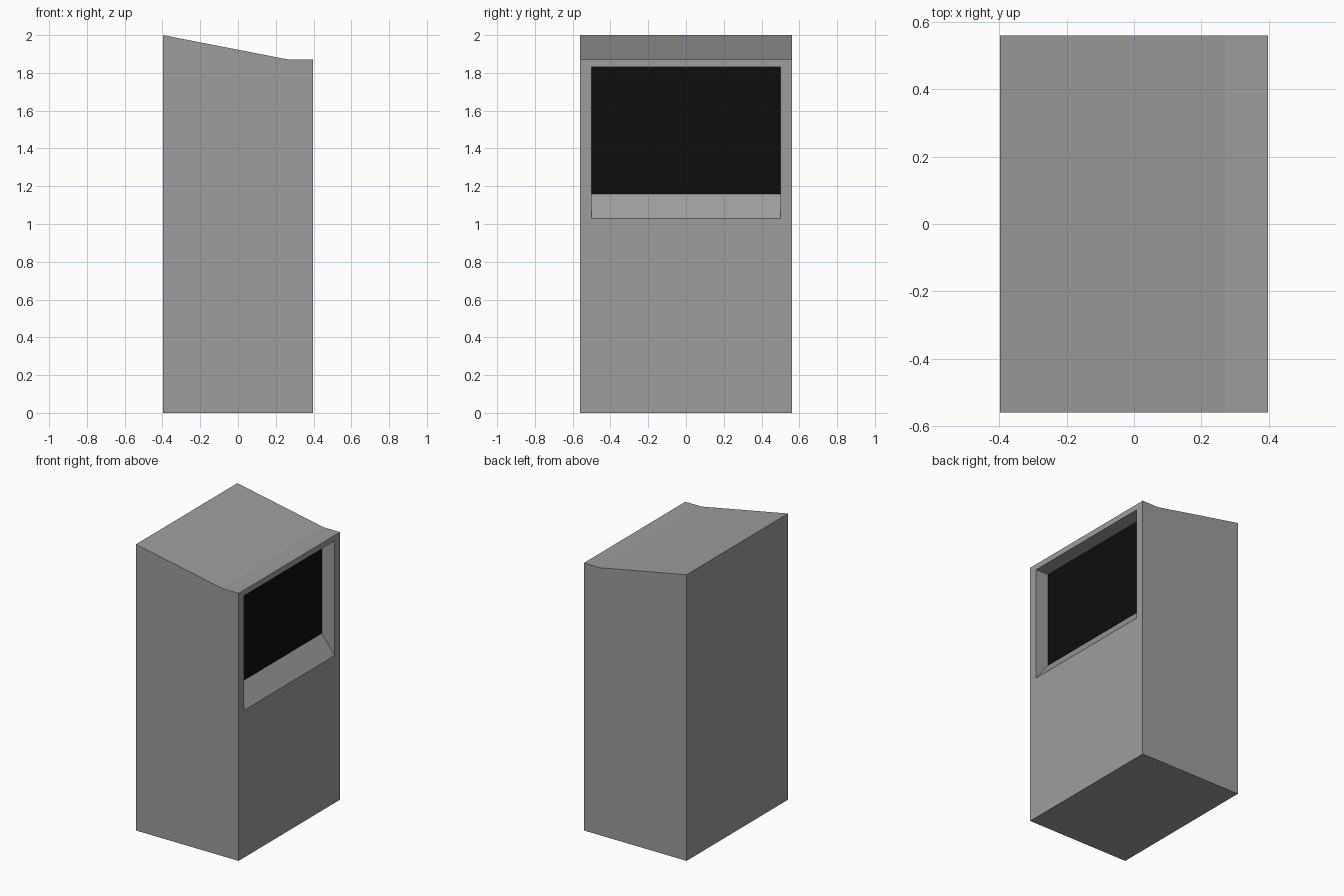
import bpy, bmesh

if "Cube" in bpy.data.objects:
    bpy.data.objects.remove(bpy.data.objects["Cube"])


def material(name, value):
    mat = bpy.data.materials.new(name)
    mat.diffuse_color = (value, value, value, 1)
    mat.use_nodes = True
    mat.node_tree.nodes["Principled BSDF"].inputs["Base Color"].default_value = mat.diffuse_color
    return mat


def prism(name, profile, half_width, mat):
    """Extrude an (x, z) profile symmetrically along y."""
    bm = bmesh.new()
    face = bm.faces.new([bm.verts.new((x, -half_width, z)) for x, z in profile])
    ext = bmesh.ops.extrude_face_region(bm, geom=[face])
    verts = [g for g in ext["geom"] if isinstance(g, bmesh.types.BMVert)]
    bmesh.ops.translate(bm, verts=verts, vec=(0, 2 * half_width, 0))
    bmesh.ops.recalc_face_normals(bm, faces=bm.faces)
    mesh = bpy.data.meshes.new(name)
    bm.to_mesh(mesh)
    bm.free()
    mesh.materials.append(mat)
    obj = bpy.data.objects.new(name, mesh)
    bpy.context.collection.objects.link(obj)
    return obj


grey = material("cabinet grey", 0.34)
black = material("screen black", 0.004)

X, BACK = 0.397, 0.297           # cabinet half depth, recess back wall
LOW, SILL, TOP = 1.03, 1.16, 1.83  # recess heights

# Cabinet with a sloping roof and a short flat ledge
cabinet = prism("cabinet", [(-X, 0), (X, 0), (X, 1.87), (0.27, 1.87), (-X, 2.0)],
                0.56, grey)

# Recess with a sloping sill, cut into the right side
cutter = prism("recess_cutter",
               [(BACK, SILL), (X + 0.1, 2 * LOW - SILL), (X + 0.1, TOP), (BACK, TOP)],
               0.5, grey)
cutter.hide_render = True
cutter.hide_set(True)
cut = cabinet.modifiers.new("recess", 'BOOLEAN')
cut.operation = 'DIFFERENCE'
cut.solver = 'EXACT'
cut.object = cutter

# Apply the cut and drop the helper
bpy.context.view_layer.update()
deps = bpy.context.evaluated_depsgraph_get()
result = bpy.data.meshes.new_from_object(cabinet.evaluated_get(deps))
cabinet.modifiers.clear()
cabinet.data = result
bpy.data.objects.remove(cutter)

# Thin screen plate on the back wall of the recess
prism("screen", [(BACK - 0.001, SILL), (BACK + 0.002, SILL),
                 (BACK + 0.002, TOP), (BACK - 0.001, TOP)], 0.5, black)
